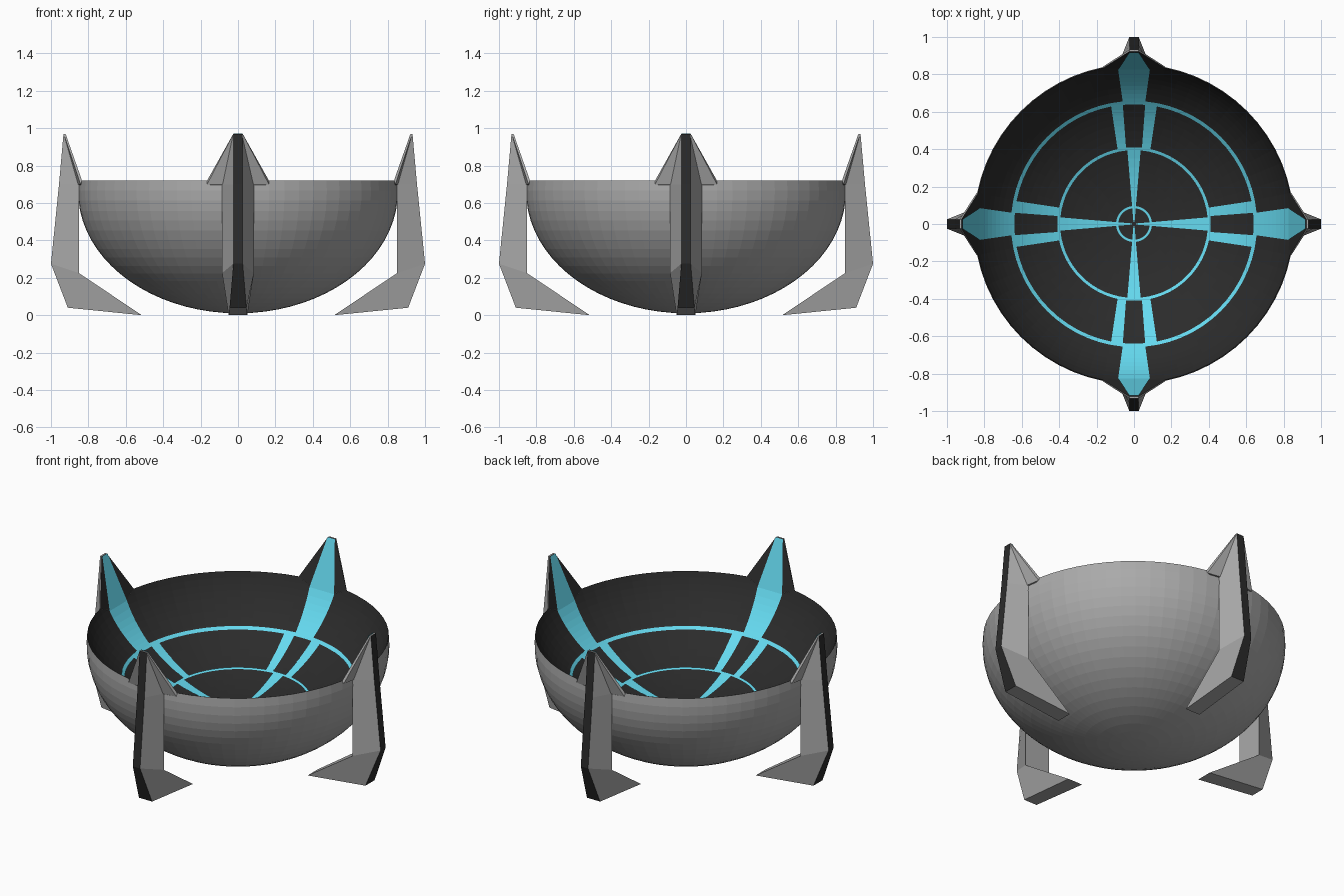
import bpy, bmesh
from math import sin, cos, pi, sqrt, asin, acos, hypot
from mathutils import Matrix

if "Cube" in bpy.data.objects:
    bpy.data.objects.remove(bpy.data.objects["Cube"])


def material(name, rgb):
    m = bpy.data.materials.new(name)
    m.diffuse_color = (*rgb, 1)
    m.use_nodes = True
    m.node_tree.nodes["Principled BSDF"].inputs["Base Color"].default_value = m.diffuse_color
    return m


GREY = material("grey", (0.4, 0.4, 0.4))
DARK = material("dark", (0.024, 0.024, 0.024))
BLUE = material("blue", (0.13, 0.70, 0.87))
SEG = 64


def finish(name, bm, mats, upward=False):
    bmesh.ops.remove_doubles(bm, verts=bm.verts, dist=1e-5)
    if upward:
        bm.normal_update()
        for f in bm.faces:
            if f.normal.z < 0:
                f.normal_flip()
    else:
        bmesh.ops.recalc_face_normals(bm, faces=bm.faces)
    me = bpy.data.meshes.new(name)
    bm.to_mesh(me)
    bm.free()
    for m in mats:
        me.materials.append(m)
    ob = bpy.data.objects.new(name, me)
    bpy.context.collection.objects.link(ob)
    return ob


def lathe(bm, profile, mat=0):
    rings = [[bm.verts.new((r * cos(2 * pi * i / SEG), r * sin(2 * pi * i / SEG), z))
              for i in range(SEG)] for r, z in profile]
    for a, b in zip(rings, rings[1:]):
        for i in range(SEG):
            j = (i + 1) % SEG
            bm.faces.new((a[i], a[j], b[j], b[i])).material_index = mat


def four_times(bm):
    """Repeat the geometry at each quarter turn."""
    geom = bm.verts[:] + bm.edges[:] + bm.faces[:]
    for k in range(1, 4):
        new = bmesh.ops.duplicate(bm, geom=geom)["geom"]
        bmesh.ops.rotate(bm, verts=[v for v in new if isinstance(v, bmesh.types.BMVert)],
                         cent=(0, 0, 0), matrix=Matrix.Rotation(k * pi / 2, 3, 'Z'))


def lining_z(r):
    return 0.886 - 0.64 * sqrt(max(0, 1 - (r / 0.88) ** 2))


# Bowl: grey outside, shallower dark lining inside
bm = bmesh.new()
t_end = acos(-0.06 / 0.65)
lathe(bm, [(0.855 * sin(t_end * i / 20), 0.66 - 0.65 * cos(t_end * i / 20)) for i in range(21)])
rim = (0.855 * sin(t_end), 0.72)
t_in = asin(0.85 / 0.88)
inner = [0.88 * sin(t_in * i / 24) for i in range(24, -1, -1)]
lathe(bm, [rim] + [(r, lining_z(r)) for r in inner], 1)
finish("bowl", bm, [GREY, DARK])

# Legs: tapered section (inner y, z, half width, outer y, z, half width) swept tip to foot
bm = bmesh.new()
stations = [(0.925, 0.97, 0.024, 0.933, 0.97, 0.025),
            (0.85, 0.70, 0.085, 0.957, 0.70, 0.025),
            (0.85, 0.225, 0.085, 1.0, 0.275, 0.025),
            (0.515, 0.0, 0.05, 0.91, 0.04, 0.045)]
loops = [[bm.verts.new(p) for p in ((-wi, yi, zi), (-wo, yo, zo), (wo, yo, zo), (wi, yi, zi))]
         for yi, zi, wi, yo, zo, wo in stations]
for a, b in zip(loops, loops[1:]):
    for i in range(4):
        j = (i + 1) % 4
        bm.faces.new((a[i], a[j], b[j], b[i])).material_index = 1 if i == 1 else 0
bm.faces.new(loops[0])
bm.faces.new(loops[-1])
four_times(bm)
finish("legs", bm, [GREY, DARK])

# Spike flares: dark inside, grey outside, rising from the rim
bm = bmesh.new()
half = [(0.025, 0.922, 0.97), (0.165, 0.834, 0.72), (0.085, 0.83, 0.685),
        (0.025, 0.932, 0.97), (0.165, 0.842, 0.70), (0.085, 0.855, 0.70)]
R = [bm.verts.new(p) for p in half]
L = [bm.verts.new((-x, y, z)) for x, y, z in half]
for s in (R, L):
    for ids, mat in (((0, 1, 2), 1), ((3, 4, 5), 0), ((0, 3, 4, 1), 0), ((1, 4, 5, 2), 0)):
        bm.faces.new([s[i] for i in ids]).material_index = mat
for a, b, mat in ((0, 2, 1), (3, 5, 0), (0, 3, 0), (2, 5, 0)):
    bm.faces.new((R[a], R[b], L[b], L[a])).material_index = mat
four_times(bm)
finish("spike_flares", bm, [GREY, DARK])

# Inlaid rings
LIFT = 0.007
bm = bmesh.new()
for r0, r1 in ((0.084, 0.096), (0.395, 0.41), (0.64, 0.658)):
    lathe(bm, [(r, lining_z(r) + LIFT) for r in (r0, r1)])
finish("inlay_rings", bm, [BLUE], True)


# Inlaid spokes lying on the lining
def strip(bm, y0, a0, b0, y1, a1, b1, steps=8):
    rows = []
    for i in range(steps + 1):
        t = i / steps
        y = y0 + (y1 - y0) * t
        a, b = a0 + (a1 - a0) * t, b0 + (b1 - b0) * t
        rows.append([bm.verts.new((x, y, lining_z(hypot(x, y)) + LIFT)) for x in (a, b)])
    for p, q in zip(rows, rows[1:]):
        bm.faces.new((p[0], p[1], q[1], q[0]))
    return rows[-1]


bm = bmesh.new()
strip(bm, 0.01, -0.003, 0.003, 0.4, -0.036, 0.036)
for s in (-1, 1):
    strip(bm, 0.4, s * 0.042, s * 0.088, 0.64, s * 0.06, s * 0.124)
four_times(bm)
finish("inlay_spokes", bm, [BLUE], True)

# Blue panels running up the inside of each spike
bm = bmesh.new()
end = strip(bm, 0.65, -0.06, 0.06, 0.825, -0.085, 0.085)
tip = [bm.verts.new((x, 0.917, 0.971)) for x in (-0.025, 0.025)]
bm.faces.new((end[0], end[1], tip[1], tip[0]))
four_times(bm)
finish("spike_panels", bm, [BLUE], True)
